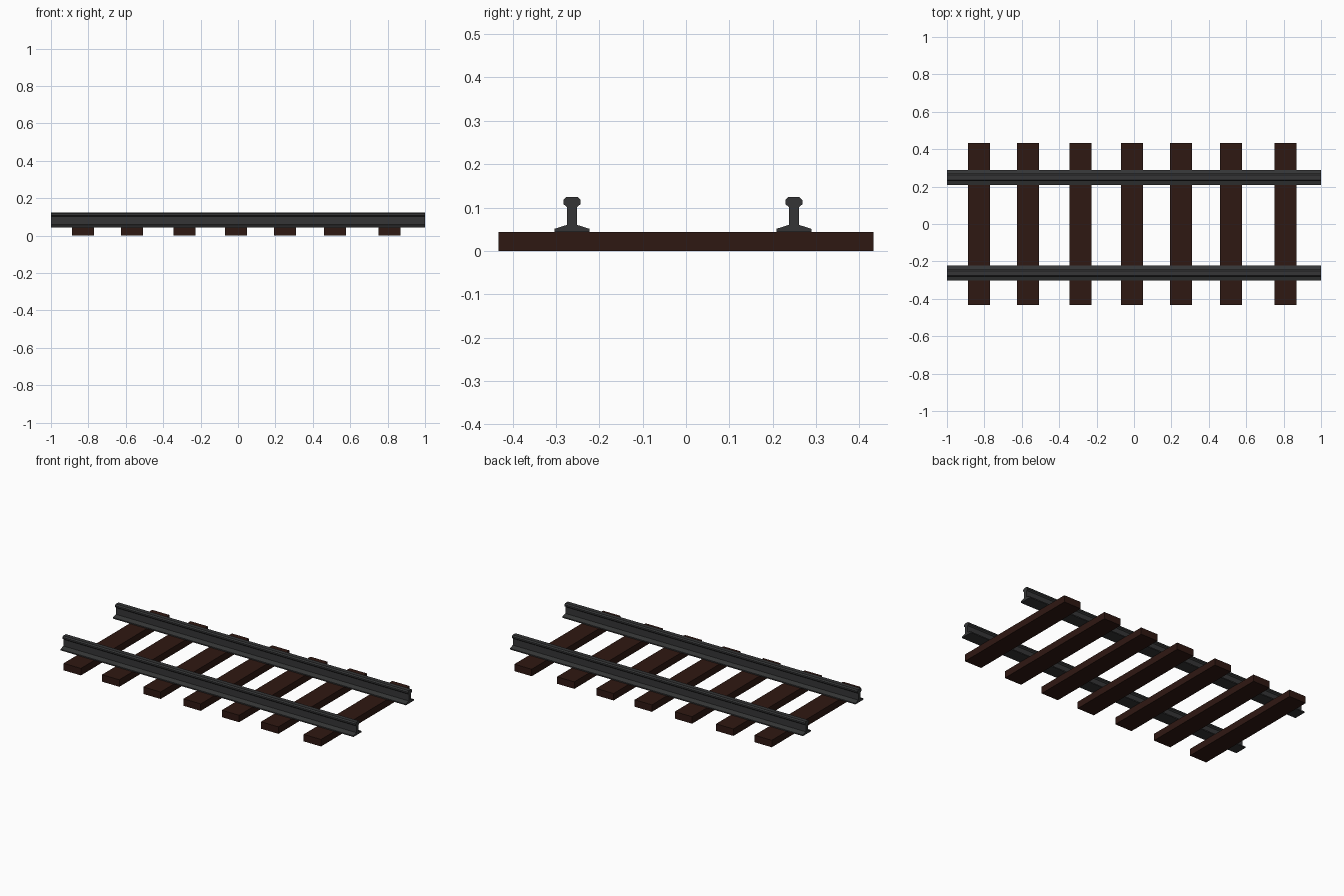
import bpy, bmesh

if "Cube" in bpy.data.objects:
    bpy.data.objects.remove(bpy.data.objects["Cube"])


def material(name, rgb):
    mat = bpy.data.materials.new(name)
    mat.diffuse_color = (*rgb, 1)
    mat.use_nodes = True
    mat.node_tree.nodes["Principled BSDF"].inputs["Base Color"].default_value = mat.diffuse_color
    return mat


def extrude_x(name, profile, x0, x1, y, mat):
    """Closed (y, z) profile swept along x and capped at both ends."""
    bm = bmesh.new()
    face = bm.faces.new([bm.verts.new((x0, y + py, pz)) for py, pz in profile])
    res = bmesh.ops.extrude_face_region(bm, geom=[face])
    verts = [v for v in res["geom"] if isinstance(v, bmesh.types.BMVert)]
    bmesh.ops.translate(bm, verts=verts, vec=(x1 - x0, 0, 0))
    bmesh.ops.recalc_face_normals(bm, faces=bm.faces)
    mesh = bpy.data.meshes.new(name)
    bm.to_mesh(mesh)
    bm.free()
    mesh.materials.append(mat)
    obj = bpy.data.objects.new(name, mesh)
    bpy.context.collection.objects.link(obj)
    return obj


wood = material("dark_wood", (0.028, 0.009, 0.006))
steel = material("dark_steel", (0.035, 0.036, 0.037))

# Sleepers, slightly unevenly spaced
W, L, H = 0.118, 0.432, 0.043
plank = [(-L, 0), (L, 0), (L, H), (-L, H)]
for i, x in enumerate((-0.829, -0.567, -0.285, -0.011, 0.251, 0.519, 0.81)):
    extrude_x(f"sleeper_{i + 1}", plank, x - W / 2, x + W / 2, 0, wood)

# Rails: half section of foot, web and head, mirrored
half = [(0.040, 0.044), (0.040, 0.051), (0.0115, 0.060), (0.0115, 0.101),
        (0.020, 0.108), (0.020, 0.117), (0.013, 0.124)]
section = half + [(-y, z) for y, z in reversed(half)]
for name, y in (("front_rail", -0.263), ("back_rail", 0.249)):
    extrude_x(name, section, -1, 1, y, steel)
